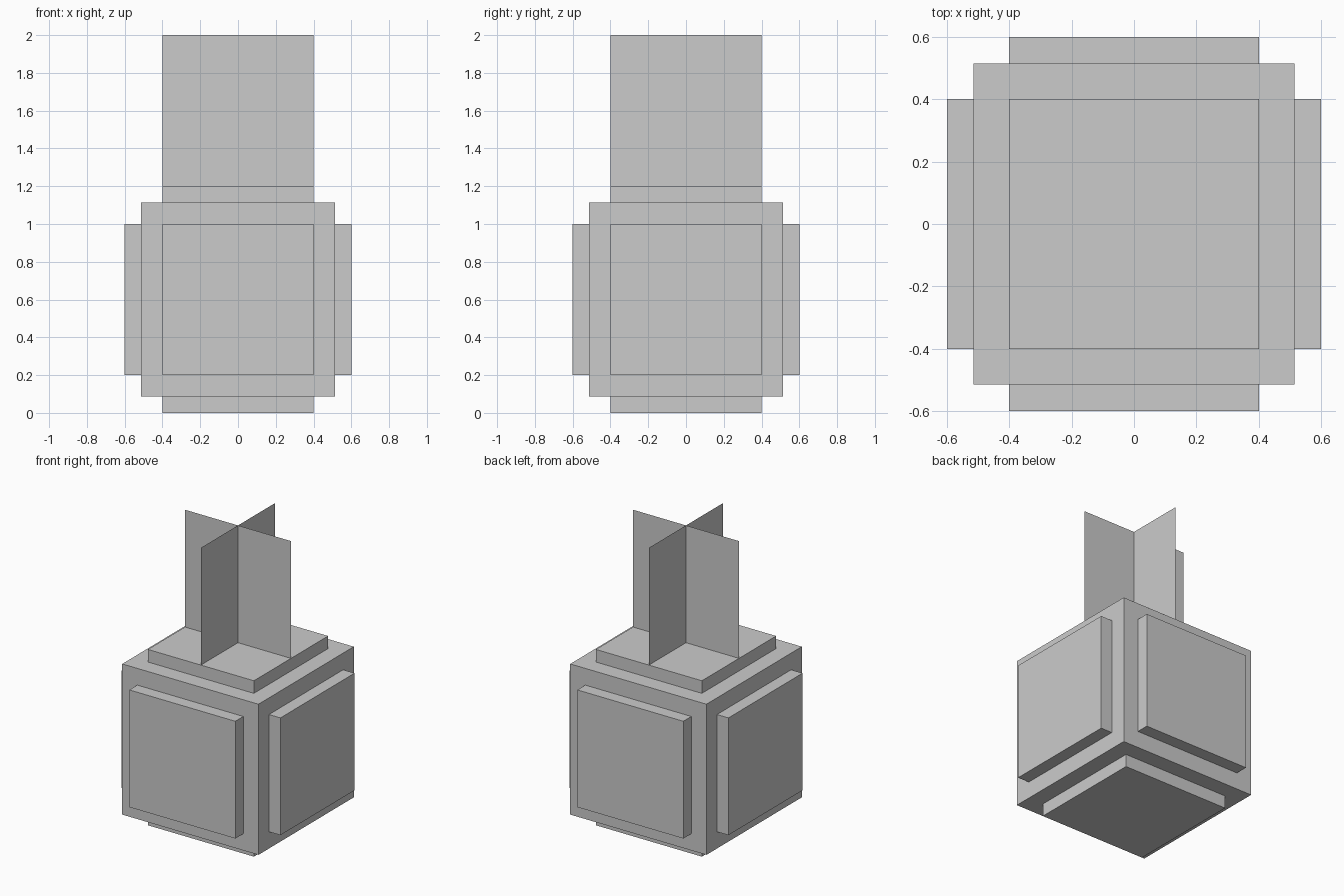
import bpy
from math import pi
from mathutils import Vector

if "Cube" in bpy.data.objects:
    bpy.data.objects.remove(bpy.data.objects["Cube"])

CENTRE = Vector((0, 0, 0.6))
CORE = 0.514   # half width of the core cube
OUTER = 0.6    # distance from centre to a panel's outer face
PANEL = 0.8    # panel and fin width


def box(name, location, size):
    bpy.ops.mesh.primitive_cube_add(size=1, location=location)
    obj = bpy.context.object
    obj.name = name
    obj.scale = size
    bpy.ops.object.transform_apply(location=False, rotation=False, scale=True)
    return obj


# Core cube
box("core_block", CENTRE, (CORE * 2,) * 3)

# Raised square panel on each of the six sides
sides = {
    "right": (1, 0, 0), "left": (-1, 0, 0),
    "back": (0, 1, 0), "front": (0, -1, 0),
    "top": (0, 0, 1), "bottom": (0, 0, -1),
}
for side, direction in sides.items():
    size = [OUTER - CORE if d else PANEL for d in direction]
    box(side + "_panel", CENTRE + Vector(direction) * (OUTER + CORE) / 2, size)

# Two crossed flat fins standing on the top panel
for name, turn in (("wide_fin", 0), ("deep_fin", pi / 2)):
    bpy.ops.mesh.primitive_plane_add(size=PANEL, location=(0, 0, 1.6),
                                     rotation=(pi / 2, 0, turn))
    bpy.context.object.name = name
